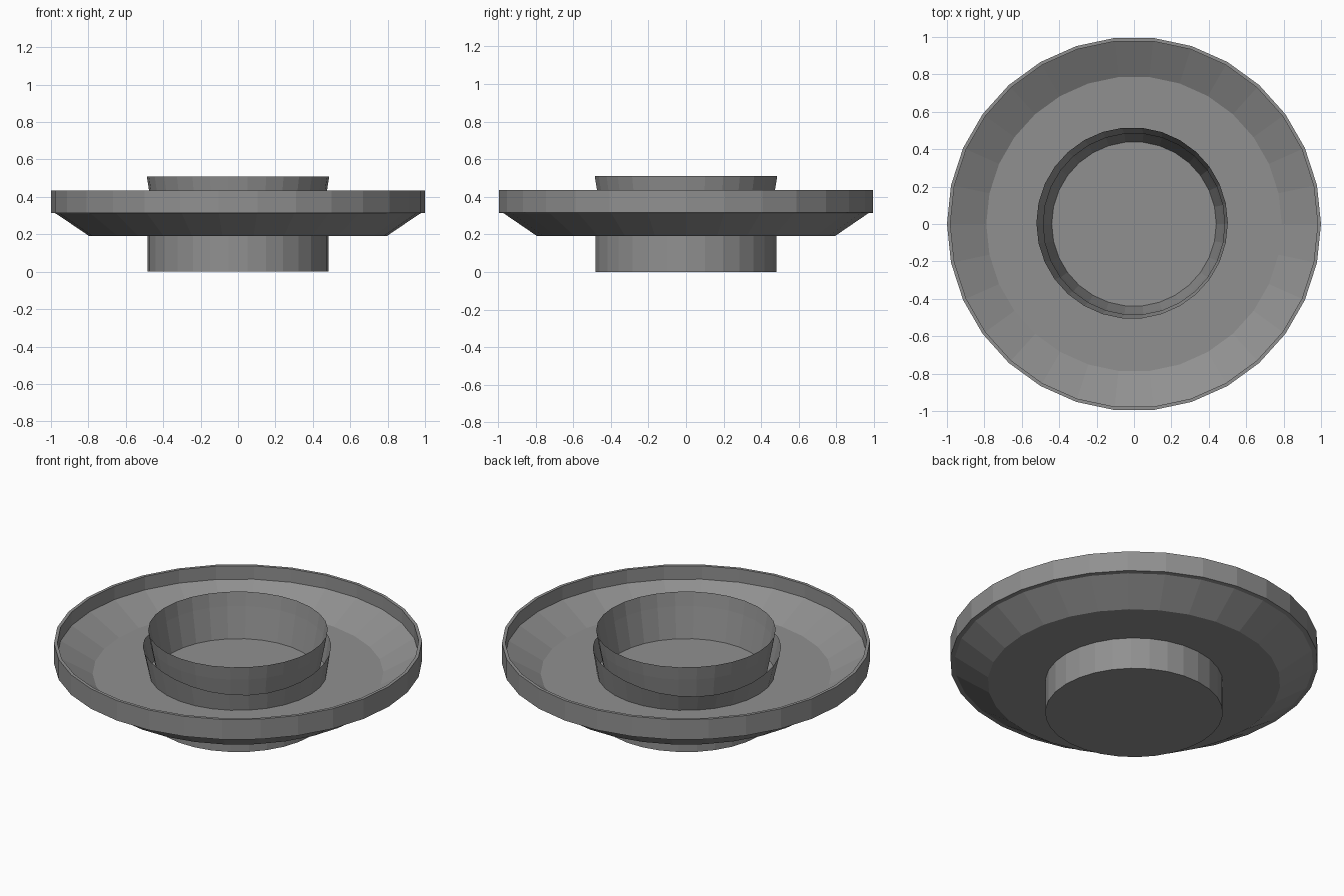
import bpy, bmesh, math

if "Cube" in bpy.data.objects:
    bpy.data.objects.remove(bpy.data.objects["Cube"])

SIDES = 30

# Dark grey
grey = bpy.data.materials.new("dark_grey")
grey.diffuse_color = (0.28, 0.28, 0.28, 1)
grey.use_nodes = True
grey.node_tree.nodes["Principled BSDF"].inputs["Base Color"].default_value = grey.diffuse_color


def lathe(name, profile, move=None):
    """Spin (radius, z) points round the z axis; radius 0 closes to a point."""
    bm = bmesh.new()
    rings = []
    for i, (r, z) in enumerate(profile):
        if r == 0:
            rings.append([bm.verts.new((0, 0, z))])
            continue
        ring = []
        for k in range(SIDES):
            a = 2 * math.pi * k / SIDES
            p = (r * math.cos(a), r * math.sin(a), z)
            ring.append(bm.verts.new(move(i, a, p) if move else p))
        rings.append(ring)
    for lo, hi in zip(rings, rings[1:]):
        for k in range(SIDES):
            n = (k + 1) % SIDES
            if len(lo) == 1:
                bm.faces.new((lo[0], hi[n], hi[k]))
            elif len(hi) == 1:
                bm.faces.new((lo[k], lo[n], hi[0]))
            else:
                bm.faces.new((lo[k], lo[n], hi[n], hi[k]))
    # Merge the coplanar fans of flat discs
    bmesh.ops.dissolve_limit(bm, angle_limit=0.001, verts=bm.verts, edges=bm.edges)
    mesh = bpy.data.meshes.new(name)
    bm.to_mesh(mesh)
    bm.free()
    mesh.materials.append(grey)
    ob = bpy.data.objects.new(name, mesh)
    bpy.context.collection.objects.link(ob)
    return ob


# Wide shallow dish with an upright rim
lathe("dish", [(0, 0.19), (0.795, 0.19), (0.975, 0.312), (1.0, 0.315), (1.0, 0.435),
               (0.982, 0.435), (0.982, 0.355), (0.79, 0.25), (0, 0.25)])


# Foot under the dish, carried up through it as a sleeve with an uneven flared lip
def uneven_lip(i, a, p):
    if i < 3:
        return p
    # Low towards the front right and back left, high on the other diagonal
    lift = 0.03 * math.cos(2 * (a - math.radians(45)))
    return (p[0] - 0.01, p[1] + 0.005, p[2] + lift)


lathe("foot_and_sleeve", [(0, 0), (0.483, 0), (0.483, 0.25), (0.512, 0.38)], uneven_lip)

# Thin open cup inside the sleeve
lathe("cup", [(0.44, 0.25), (0.475, 0.43), (0.488, 0.51)])
